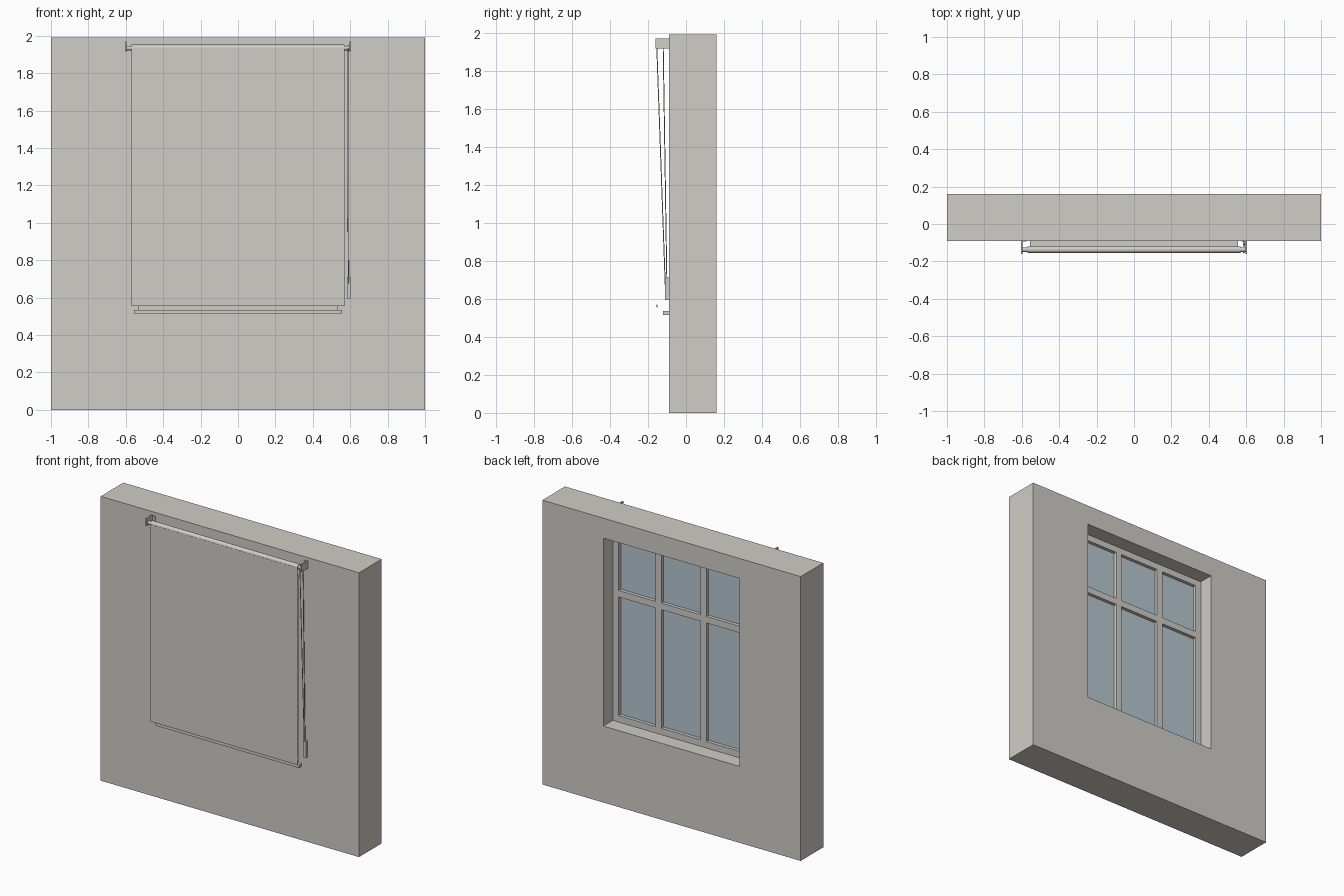
import bpy, bmesh, math
from mathutils import Vector

if "Cube" in bpy.data.objects:
    bpy.data.objects.remove(bpy.data.objects["Cube"])


def material(name, rgb):
    m = bpy.data.materials.new(name)
    m.diffuse_color = (*rgb, 1)
    m.use_nodes = True
    m.node_tree.nodes["Principled BSDF"].inputs["Base Color"].default_value = m.diffuse_color
    return m


PLASTER = material("warm_grey", (0.625, 0.61, 0.57))
GLASS = material("pale_blue_glass", (0.47, 0.57, 0.64))


def finish(name, bm, mat):
    bmesh.ops.recalc_face_normals(bm, faces=bm.faces)
    me = bpy.data.meshes.new(name)
    bm.to_mesh(me)
    bm.free()
    me.materials.append(mat)
    ob = bpy.data.objects.new(name, me)
    bpy.context.collection.objects.link(ob)
    return ob


def box(name, x0, x1, y0, y1, z0, z1, mat=PLASTER):
    bm = bmesh.new()
    bmesh.ops.create_cube(bm, size=1)
    for v in bm.verts:
        v.co = ((x0 + x1) / 2 + v.co.x * (x1 - x0),
                (y0 + y1) / 2 + v.co.y * (y1 - y0),
                (z0 + z1) / 2 + v.co.z * (z1 - z0))
    return finish(name, bm, mat)


def ring(name, outer, inner, y0, y1, mat=PLASTER):
    """Rectangular slab with a rectangular hole; rects are x0, x1, z0, z1."""
    bm = bmesh.new()

    def loop(r, y):
        x0, x1, z0, z1 = r
        return [bm.verts.new((x, y, z)) for x, z in ((x0, z0), (x1, z0), (x1, z1), (x0, z1))]

    loops = [loop(outer, y0), loop(outer, y1), loop(inner, y1), loop(inner, y0)]
    for k in range(4):
        a, b = loops[k], loops[(k + 1) % 4]
        for i in range(4):
            j = (i + 1) % 4
            bm.faces.new((a[i], a[j], b[j], b[i]))
    return finish(name, bm, mat)


def rod(name, p, q, r, sides, mat=PLASTER):
    p, q = Vector(p), Vector(q)
    bm = bmesh.new()
    bmesh.ops.create_cone(bm, cap_ends=True, segments=sides, radius1=r, radius2=r,
                          depth=(q - p).length)
    rot = (q - p).to_track_quat('Z', 'Y')
    for v in bm.verts:
        v.co = rot @ v.co + (p + q) / 2
    ob = finish(name, bm, mat)
    bpy.context.view_layer.objects.active = ob
    ob.select_set(True)
    bpy.ops.object.shade_smooth_by_angle(angle=math.radians(40))
    ob.select_set(False)
    return ob


# Wall with window opening
W, Z0, Z1 = 0.528, 0.535, 1.85
ring("wall", (-1, 1, 0, 1.99), (-W, W, Z0, Z1), -0.09, 0.16)

# Window frame, glazing bars and glass
FY0, FY1, T = 0.0, 0.055, 0.045
ring("window_frame", (-W, W, Z0, Z1), (-W + T, W - T, Z0 + T, Z1 - T), FY0, FY1)
for side, x in (("left", -0.175), ("right", 0.175)):
    box(side + "_mullion", x - T / 2, x + T / 2, FY0, FY1, Z0 + T, Z1 - T)
edges = [-W + T, -0.175 - T / 2, -0.175 + T / 2, 0.175 - T / 2, 0.175 + T / 2, W - T]
for i in range(3):
    box(f"transom_{i + 1}", edges[2 * i], edges[2 * i + 1], FY0, FY1, 1.41, 1.456)
box("glass", -W + T, W - T, 0.025, 0.031, Z0 + T, Z1 - T, GLASS)

# Window sill in front of the wall
box("window_sill", -0.555, 0.555, -0.12, -0.09, 0.516, 0.535)

# Roller blind: tube, hanging fabric and hem bar
RY, RZ, RR = -0.137, 1.934, 0.018
rod("roller", (-0.57, RY, RZ), (0.57, RY, RZ), RR, 32)
box("blind_fabric", -0.57, 0.57, RY - RR - 0.001, RY - RR + 0.001, 0.555, RZ)
box("hem_bar", -0.57, 0.57, RY - RR, RY - RR + 0.004, 0.555, 0.57)

# Brackets and roller pins at both ends
for side, s in (("left", -1), ("right", 1)):
    box(side + "_bracket", *sorted((s * 0.595, s * 0.605)), -0.16, -0.09, 1.916, 1.968)
    box(side + "_wall_plate", *sorted((s * 0.575, s * 0.595)), -0.094, -0.09, 1.92, 1.964)
    rod(side + "_pin", (s * 0.569, RY, RZ), (s * 0.596, RY, RZ), 0.012, 24)

# Pull cord: wheel, two strands and the wall-mounted tensioner
CX = 0.587
rod("cord_wheel", (CX - 0.005, RY, RZ), (CX + 0.005, RY, RZ), 0.017, 24)
rod("front_cord", (CX, RY - 0.017, RZ), (CX + 0.003, -0.108, 0.64), 0.0025, 8)
rod("back_cord", (CX, RY + 0.017, RZ), (CX + 0.003, -0.1, 0.64), 0.0025, 8)
box("cord_tensioner", 0.582, 0.602, -0.11, -0.09, 0.595, 0.711)
